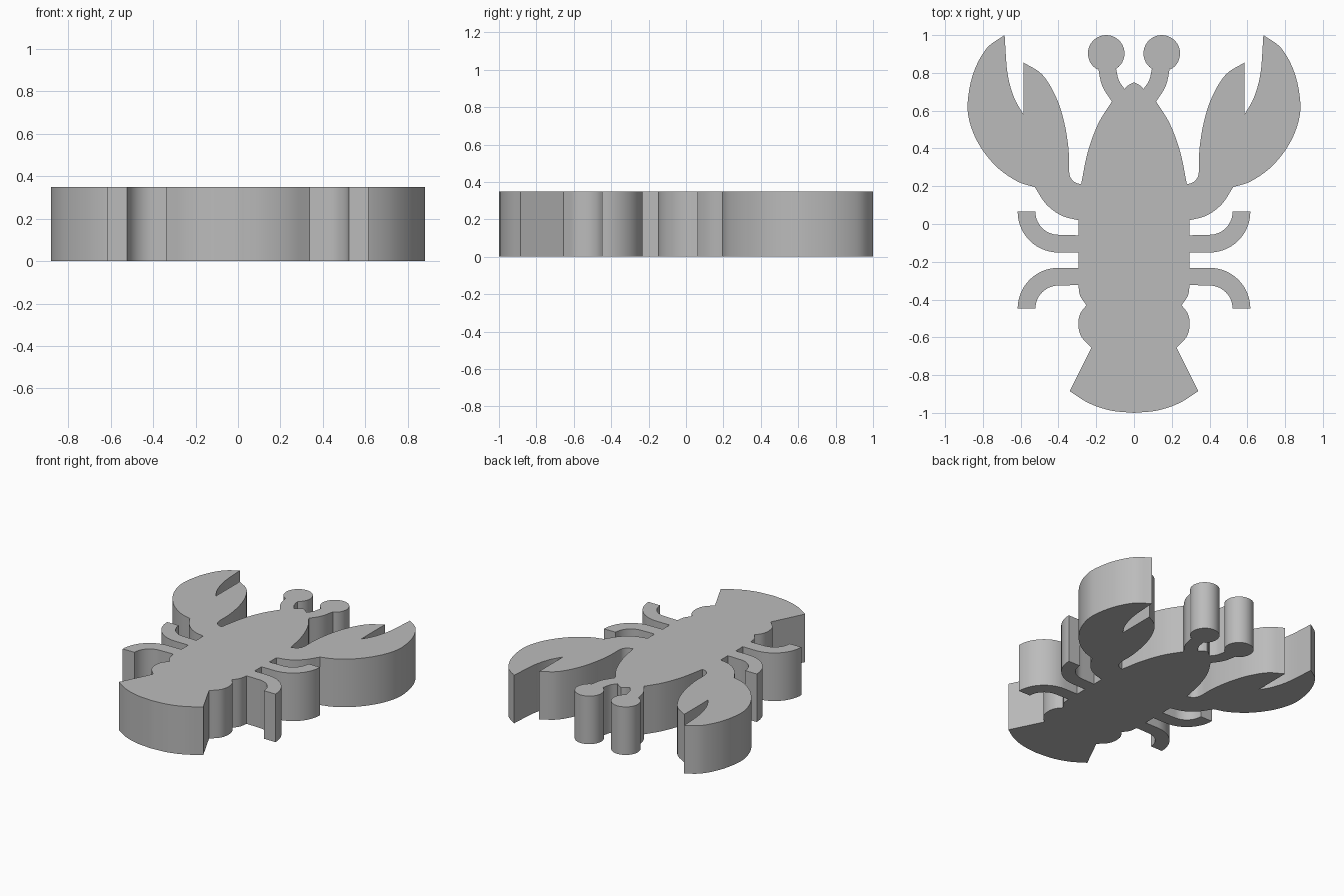
import bpy, bmesh, math
from mathutils import Vector

if "Cube" in bpy.data.objects:
    bpy.data.objects.remove(bpy.data.objects["Cube"])

HEIGHT = 0.35


def spline(pts, steps=6):
    """Smooth curve through the points, with natural ends."""
    p = [Vector(q) for q in pts]
    p = [2 * p[0] - p[1]] + p + [2 * p[-1] - p[-2]]
    out = []
    for a, b, c, d in zip(p, p[1:], p[2:], p[3:]):
        for i in range(steps):
            t = i / steps
            out.append(0.5 * (2 * b + (c - a) * t + (2 * a - 5 * b + 4 * c - d) * t * t
                              + (3 * b - a - 3 * c + d) * t ** 3))
    return out + [p[-2]]


def arc(cx, cy, r, start, end, steps=14):
    """Circular arc, angles in degrees."""
    angles = [math.radians(start + (end - start) * i / steps) for i in range(steps + 1)]
    return [Vector((cx + r * math.cos(a), cy + r * math.sin(a))) for a in angles]


def line(*pts):
    return [Vector(p) for p in pts]


# Upper leg; the lower one is its reflection about y = -0.19
leg = (line((0.295, -0.06)) + arc(0.40, 0.065, 0.122, -90, 0)
       + arc(0.40, 0.065, 0.216, 0, -90) + line((0.295, -0.151)))
lower_leg = [Vector((p.x, -0.383 - p.y)) for p in reversed(leg)]

# Right half of the outline, from nose to tail
half = []
for section in (
    spline([(0, 0.75), (0.027, 0.737), (0.05, 0.715)]),                    # nose
    spline([(0.05, 0.715), (0.08, 0.76), (0.095, 0.822)]),                 # stalk, inner side
    arc(0.147, 0.903, 0.097, 238, -61, 32),                                # eye
    spline([(0.19, 0.825), (0.168, 0.73), (0.117, 0.648)]),                # stalk, outer side
    spline([(0.117, 0.648), (0.19, 0.53), (0.245, 0.38), (0.28, 0.21)]),   # head
    spline([(0.28, 0.21), (0.315, 0.222), (0.338, 0.25), (0.345, 0.29)]),  # shoulder
    spline([(0.345, 0.29), (0.347, 0.40), (0.37, 0.54), (0.412, 0.67),
            (0.485, 0.79), (0.585, 0.855)]),                               # inner pincer
    spline([(0.585, 0.58), (0.635, 0.67), (0.67, 0.80), (0.685, 1.0)]),    # claw notch
    spline([(0.685, 1.0), (0.78, 0.93), (0.85, 0.80), (0.88, 0.65), (0.87, 0.54),
            (0.82, 0.42), (0.73, 0.305), (0.62, 0.227), (0.525, 0.195)]),  # outer claw
    spline([(0.525, 0.195), (0.465, 0.105), (0.385, 0.045), (0.295, 0.02)]),  # arm
    leg,
    lower_leg,
    spline([(0.295, -0.323), (0.285, -0.38), (0.252, -0.43)]),             # waist
    spline([(0.252, -0.43), (0.285, -0.475), (0.295, -0.53), (0.28, -0.595),
            (0.225, -0.655)]),                                             # tail bulge
    spline([(0.34, -0.885), (0.24, -0.948), (0.125, -0.987), (0, -1.0)]),  # tail fan
):
    for p in section:
        if not half or (p - half[-1]).length > 0.004:
            half.append(p)

outline = half + [Vector((-p.x, p.y)) for p in reversed(half[1:-1])]

# Extrude the outline into a flat slab
bm = bmesh.new()
base = bm.faces.new([bm.verts.new((p.x, p.y, 0)) for p in outline])
top = bmesh.ops.extrude_face_region(bm, geom=[base], use_keep_orig=True)
bmesh.ops.translate(bm, vec=(0, 0, HEIGHT),
                    verts=[v for v in top["geom"] if isinstance(v, bmesh.types.BMVert)])
bmesh.ops.recalc_face_normals(bm, faces=bm.faces)
bmesh.ops.triangulate(bm, faces=[f for f in bm.faces if len(f.verts) > 4])
mesh = bpy.data.meshes.new("lobster_body")
bm.to_mesh(mesh)
bm.free()

grey = bpy.data.materials.new("plain grey")
grey.diffuse_color = (0.5, 0.5, 0.5, 1)
grey.use_nodes = True
grey.node_tree.nodes["Principled BSDF"].inputs["Base Color"].default_value = grey.diffuse_color
mesh.materials.append(grey)
body = bpy.data.objects.new("lobster_body", mesh)
bpy.context.collection.objects.link(body)
bpy.context.view_layer.objects.active = body
body.select_set(True)
bpy.ops.object.shade_smooth_by_angle(angle=math.radians(30))
